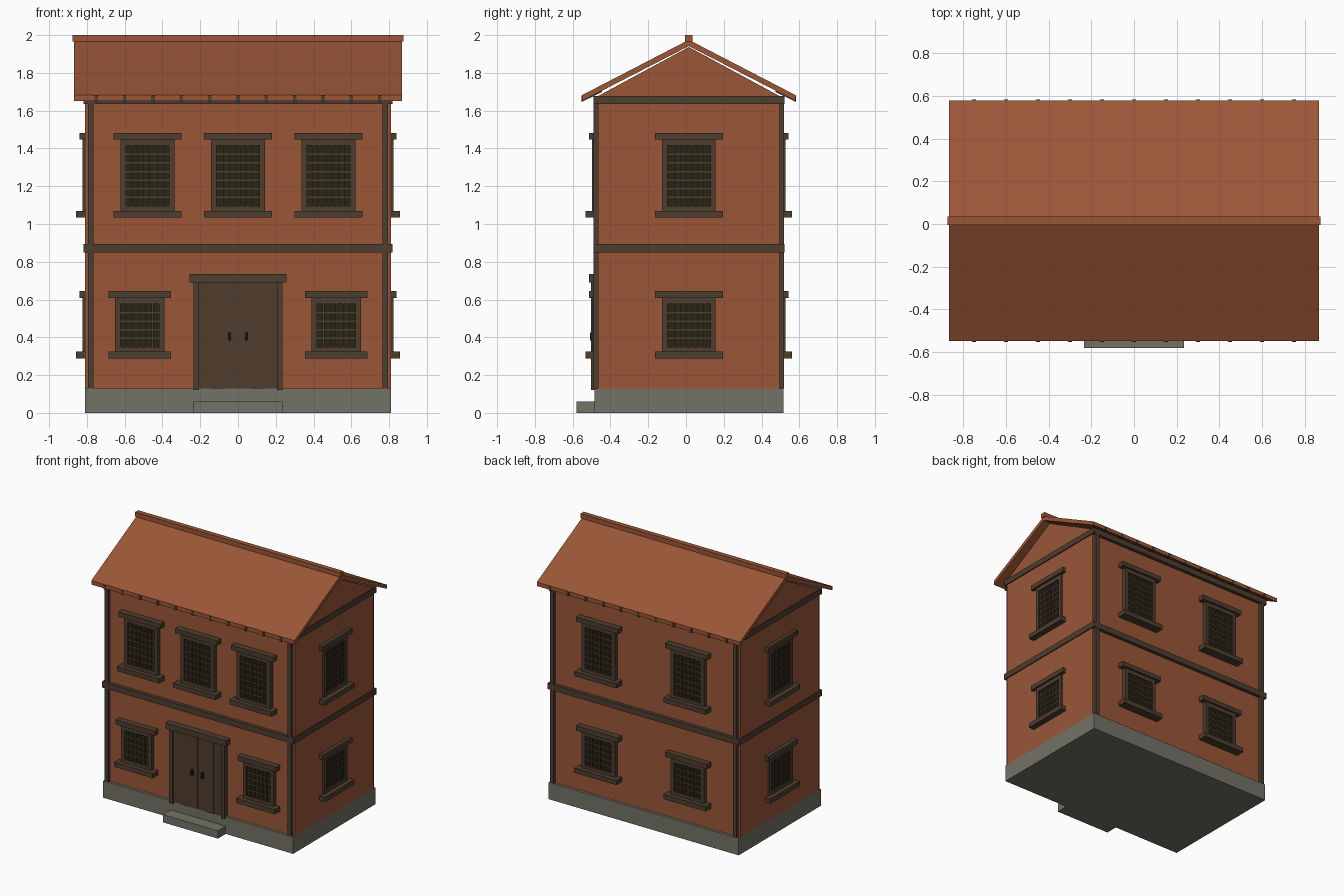
import bpy, bmesh, math
from mathutils import Matrix, Vector

if "Cube" in bpy.data.objects:
    bpy.data.objects.remove(bpy.data.objects["Cube"])

C = 0.015  # y of the house's centre line


def material(name, rgb):
    m = bpy.data.materials.new(name)
    m.diffuse_color = (*rgb, 1)
    m.use_nodes = True
    m.node_tree.nodes["Principled BSDF"].inputs["Base Color"].default_value = m.diffuse_color
    return m


BRICK = material("terracotta", (0.325, 0.093, 0.039))
TIMBER = material("dark timber", (0.076, 0.047, 0.029))
DOOR = material("door wood", (0.082, 0.048, 0.027))
STONE = material("grey stone", (0.17, 0.17, 0.135))
GLASS = material("dark glass", (0.021, 0.019, 0.007))
IRON = material("black iron", (0.014, 0.010, 0.008))


def finish(name, bm, mat):
    bmesh.ops.recalc_face_normals(bm, faces=bm.faces)
    me = bpy.data.meshes.new(name)
    bm.to_mesh(me)
    bm.free()
    me.materials.append(mat)
    ob = bpy.data.objects.new(name, me)
    bpy.context.collection.objects.link(ob)
    return ob


def boxes(name, mat, items, mw=Matrix()):
    """Each item is (x0, x1, y0, y1, z0, z1)."""
    bm = bmesh.new()
    for x0, x1, y0, y1, z0, z1 in items:
        m = Matrix.Translation(((x0 + x1) / 2, (y0 + y1) / 2, (z0 + z1) / 2))
        m = mw @ m @ Matrix.Diagonal((abs(x1 - x0), abs(y1 - y0), abs(z1 - z0), 1))
        bmesh.ops.create_cube(bm, size=1, matrix=m)
    return finish(name, bm, mat)


def prisms(name, mat, profile, spans):
    """Extrude a y-z profile along x over each span."""
    bm = bmesh.new()
    for x0, x1 in spans:
        f = bm.faces.new([bm.verts.new((x0, y + C, z)) for y, z in profile])
        r = bmesh.ops.extrude_face_region(bm, geom=[f])
        vs = [v for v in r["geom"] if isinstance(v, bmesh.types.BMVert)]
        bmesh.ops.translate(bm, vec=Vector((x1 - x0, 0, 0)), verts=vs)
    return finish(name, bm, mat)


# base and step
boxes("stone_base", STONE, [(-.81, .81, C - .5, C + .5, 0, .13)])
boxes("door_step", STONE, [(-.235, .235, -.58, -.48, 0, .06)])

# walls and gables
boxes("walls", BRICK, [(-.81, .81, C - .48, C + .48, .13, 1.67)])
prisms("gables", BRICK, [(-.485, 1.675), (.485, 1.675), (0, 1.937)],
       [(-.81, -.79), (.79, .81)])

# timber bands and corner posts
boxes("floor_band", TIMBER, [(-.818, .818, C - .506, C + .506, .85, .895)])
boxes("top_band", TIMBER, [(-.818, .818, C - .506, C + .506, 1.635, 1.678)])
boxes("corner_posts", TIMBER,
      [(sx * .765, sx * .795, C + sy * .45, C + sy * .505, .13, 1.64)
       for sx in (-1, 1) for sy in (-1, 1)])

# roof, ridge cap and rafter ends
prisms("roof", BRICK, [(0, 1.975), (.564, 1.683), (.564, 1.652), (0, 1.942),
                       (-.564, 1.652), (-.564, 1.683)], [(-.867, .867)])
boxes("ridge_cap", BRICK, [(-.875, .875, C - .019, C + .019, 1.965, 2.0)])
for side, label in ((-1, "front"), (1, "back")):
    prisms("rafters_" + label, TIMBER,
           [(side * .46, 1.698), (side * .568, 1.646),
            (side * .568, 1.680), (side * .46, 1.732)],
           [(i * .15 - .01, i * .15 + .01) for i in range(-5, 6)])


def window(name, angle, dist, u, w, trim, z0, z1, nx, nz):
    """Framed, barred window: z0..z1 is the frame between sill and lintel."""
    mw = (Matrix.Translation((0, C, 0)) @ Matrix.Rotation(math.radians(angle), 4, 'Z')
          @ Matrix.Translation((u, -dist, 0)))
    h, t, inn = w / 2, trim / 2, .04
    g = h - .029
    b0, b1 = z0 + .025, z1 - .032
    boxes(name + "_frame", TIMBER, [
        (-h, -g, -.013, inn, z0, z1), (g, h, -.013, inn, z0, z1),
        (-g, g, -.013, inn, z0, b0), (-g, g, -.013, inn, b1, z1),
        (-t, t, -.028, inn, z1, z1 + .036),
        (-t, t, -.047, inn, z0 - .036, z0)], mw)
    boxes(name + "_glass", GLASS, [(-g, g, -.002, inn, b0, b1)], mw)
    bars = []
    for i in range(1, nx + 1):
        x = -g + 2 * g * i / (nx + 1)
        bars.append((x - .004, x + .004, -.010, 0, b0, b1))
    for i in range(1, nz + 1):
        z = b0 + (b1 - b0) * i / (nz + 1)
        bars.append((-g, g, -.008, 0, z - .004, z + .004))
    boxes(name + "_bars", TIMBER, bars, mw)


UP = (1.07, 1.447, 6, 6)
LOW = (.325, .608, 6, 4)
# front windows
for label, u in (("left", -.48), ("middle", 0), ("right", .48)):
    window("front_upper_window_" + label, 0, .5, u, .285, .36, *UP)
for label, u in (("left", -.52), ("right", .52)):
    window("front_lower_window_" + label, 0, .5, u, .26, .33, .325, .608, 5, 4)
# back and side windows
for floor, dims in (("upper", UP), ("lower", LOW)):
    for label, u in (("left", -.38), ("right", .38)):
        window(f"back_{floor}_window_{label}", 180, .5, u, .285, .36, *dims)
    window(f"right_{floor}_window", 90, .81, 0, .285, .36, *dims)
    window(f"left_{floor}_window", 270, .81, 0, .285, .36, *dims)

# double door
boxes("door_frame", TIMBER, [
    (-.235, -.207, -.503, -.45, .12, .69), (.207, .235, -.503, -.45, .12, .69),
    (-.258, .258, -.513, -.45, .69, .735)])
P = .205 / 3
for sx, label in ((-1, "left"), (1, "right")):
    boxes("door_leaf_" + label, DOOR,
          [(sx * (.001 + i * P), sx * (.001 + (i + 1) * P),
            -.490 - .003 * (i % 2), -.45, .13, .69) for i in range(3)])
    boxes("door_handle_" + label, IRON,
          [(sx * .038, sx * .053, -.508, -.48, .383, .425)])
